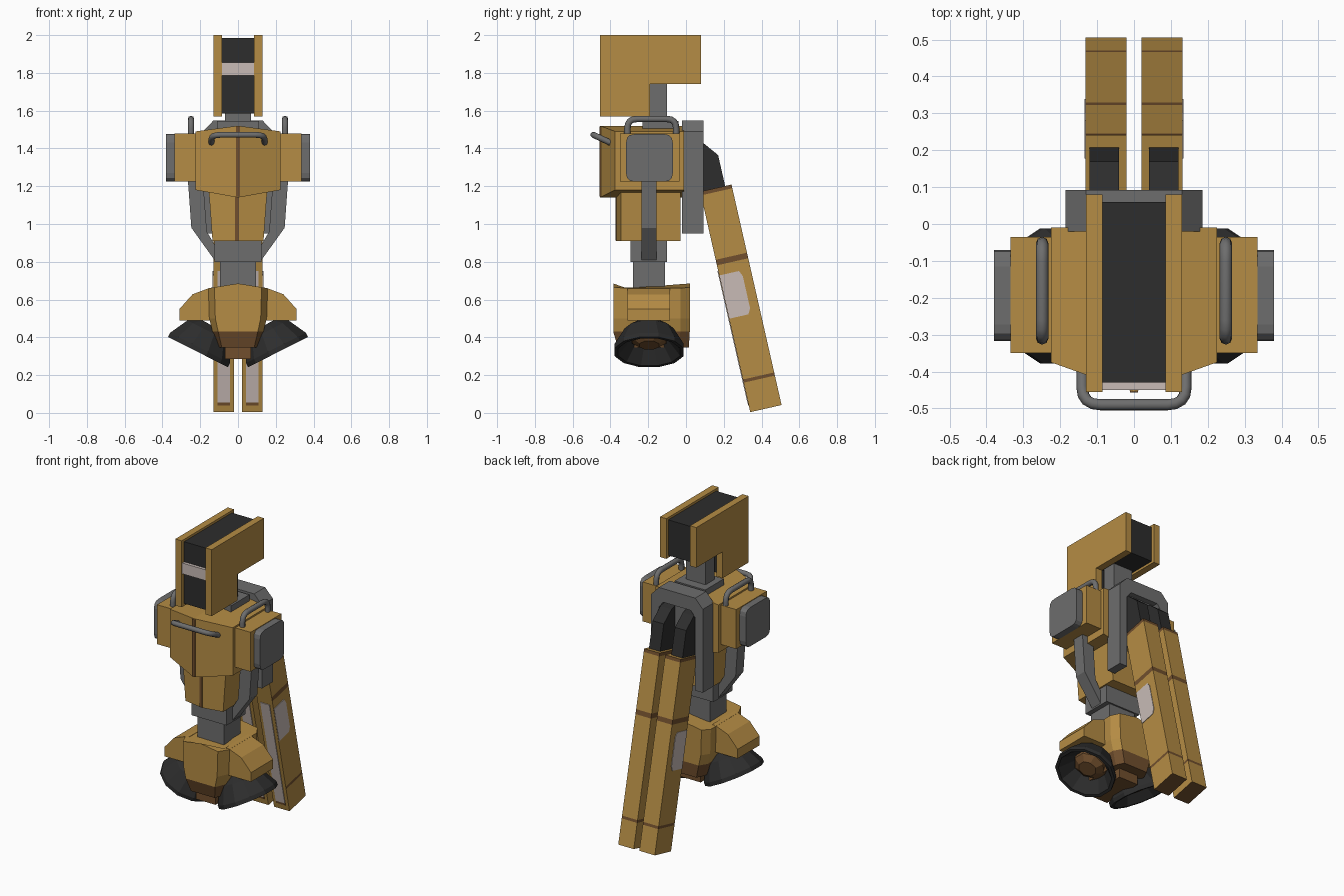
import bpy, bmesh, math
from mathutils import Vector, Matrix

if "Cube" in bpy.data.objects:
    bpy.data.objects.remove(bpy.data.objects["Cube"])


def material(name, rgb):
    m = bpy.data.materials.new(name)
    m.diffuse_color = (*rgb, 1)
    m.use_nodes = True
    m.node_tree.nodes["Principled BSDF"].inputs["Base Color"].default_value = m.diffuse_color
    return m


YELLOW = material("ochre_yellow", (0.46, 0.262, 0.058))
BROWN = material("worn_brown", (0.165, 0.078, 0.027))
GREY = material("metal_grey", (0.155, 0.155, 0.155))
DARK = material("dark_rubber", (0.026, 0.026, 0.026))
PALE = material("pale_panel", (0.58, 0.50, 0.47))


def loft(name, rings, mats, rule=None, matrix=None):
    """Skin equal-length rings of points and cap both ends."""
    bm = bmesh.new()
    vs = [[bm.verts.new(p) for p in r] for r in rings]
    n = len(rings[0])
    for a, b in zip(vs, vs[1:]):
        for i in range(n):
            bm.faces.new((a[i], a[(i + 1) % n], b[(i + 1) % n], b[i]))
    bm.faces.new(vs[0])
    bm.faces.new(vs[-1])
    bmesh.ops.recalc_face_normals(bm, faces=bm.faces)
    if rule:
        for f in bm.faces:
            f.material_index = int(rule(f.calc_center_median(), f.normal))
    me = bpy.data.meshes.new(name)
    bm.to_mesh(me)
    bm.free()
    for m in mats:
        me.materials.append(m)
    ob = bpy.data.objects.new(name, me)
    if matrix:
        ob.matrix_world = matrix
    bpy.context.collection.objects.link(ob)
    return ob


def prism_x(name, yz, x0, x1, mat, matrix=None):
    return loft(name, [[(x, y, z) for y, z in yz] for x in (x0, x1)], [mat], matrix=matrix)


def prism_y(name, xz, y0, y1, mat, s=1):
    return loft(name, [[(s * x, y, z) for x, z in xz] for y in (y0, y1)], [mat])


def box(name, x, y, z, mat, matrix=None):
    yz = [(y[0], z[0]), (y[1], z[0]), (y[1], z[1]), (y[0], z[1])]
    return prism_x(name, yz, x[0], x[1], mat, matrix)


def rounded(pts, r, closed, n=4):
    """Round the corners of a path."""
    pts = [Vector(p) for p in pts]
    out = []
    for i, p in enumerate(pts):
        if not closed and i in (0, len(pts) - 1):
            out.append(p)
            continue
        a = p + (pts[i - 1] - p).normalized() * r
        b = p + (pts[(i + 1) % len(pts)] - p).normalized() * r
        for k in range(n + 1):
            t = k / n
            out.append(a * (1 - t) ** 2 + p * 2 * t * (1 - t) + b * t * t)
    return out


def tube(name, pts, r, corner):
    path = rounded(pts, corner, False)
    cu = bpy.data.curves.new(name, 'CURVE')
    cu.dimensions = '3D'
    cu.bevel_depth = r
    cu.bevel_resolution = 2
    cu.use_fill_caps = True
    sp = cu.splines.new('POLY')
    sp.points.add(len(path) - 1)
    for q, p in zip(sp.points, path):
        q.co = (*p, 1)
    sp.use_smooth = True
    cu.materials.append(GREY)
    bpy.context.collection.objects.link(bpy.data.objects.new(name, cu))


SIDES = (("right", 1), ("left", -1))

# Head: dark core between two yellow cheek plates, pale visor, neck
for side, s in SIDES:
    prism_x("head_plate_" + side, [(-.455, 2), (.08, 2), (.08, 1.74), (-.19, 1.74),
                                   (-.19, 1.57), (-.455, 1.57)], s * .085, s * .13, YELLOW)
prism_x("head_core", [(-.43, 1.985), (.06, 1.985), (.06, 1.755), (-.205, 1.755),
                      (-.205, 1.585), (-.43, 1.585)], -.085, .085, DARK)
box("visor", (-.085, .085), (-.45, -.42), (1.785, 1.855), PALE)
box("neck", (-.07, .07), (-.19, -.10), (1.48, 1.76), GREY)
box("neck_collar", (-.11, .11), (-.23, -.04), (1.48, 1.545), GREY)

# Chest and abdomen with a centre ridge
def ridged(name, xt, xb, yf_side, yf_mid, yb, z_side, z_mid):
    rings = []
    for s in (-1, 0, 1):
        yf, (zb, zt) = (yf_side, z_side) if s else (yf_mid, z_mid)
        rings.append([(s * xb, yf, zb), (s * xb, yb, zb), (s * xt, yb, zt), (s * xt, yf, zt)])
    return loft(name, rings, [YELLOW])


ridged("chest", .225, .225, -.375, -.455, -.01, (1.18, 1.49), (1.14, 1.52))
ridged("abdomen", .16, .135, -.345, -.37, -.03, (.91, 1.25), (.91, 1.25))
box("chest_stripe", (-.011, .011), (-.457, -.44), (1.145, 1.515), BROWN)
box("abdomen_stripe", (-.016, .004), (-.373, -.36), (.912, 1.16), BROWN)

# Waist column
box("waist_collar", (-.125, .125), (-.295, -.10), (.80, .915), GREY)
box("waist_column", (-.095, .095), (-.28, -.11), (.64, .81), GREY)

# Shoulders, pads, grab handles and bent side struts
for side, s in SIDES:
    box("shoulder_" + side, (s * .22, s * .335), (-.35, -.035), (1.225, 1.48), YELLOW)
    pad = rounded([(-.317, 1.224, 0), (-.07, 1.224, 0), (-.07, 1.476, 0), (-.317, 1.476, 0)],
                  .045, True, 3)
    prism_x("shoulder_pad_" + side, [(p.x, p.y) for p in pad], s * .335, s * .38, GREY)
    x = s * .249
    tube("shoulder_handle_" + side, [(x, -.31, 1.47), (x, -.31, 1.556), (x, -.052, 1.556),
                                     (x, -.052, 1.47)], .017, .05)
    prism_y("side_strut_" + side, [(.265, 1.23), (.247, .98), (.125, .81), (.10, .85),
                                   (.165, .96), (.185, 1.23)], -.235, -.155, GREY, s)
tube("chest_handle", [(-.14, -.40, 1.43), (-.14, -.49, 1.472), (.14, -.49, 1.472),
                      (.14, -.40, 1.43)], .016, .05)

# Hip body: yellow above, brown below
def hip_ring(z, w, c, yf, yb, rise=0):
    half = [(0, yf, z + rise), (c, yf, z + rise * .2), (w, yf + .07, z),
            (w, yb - .05, z), (c, yb, z + rise * .2), (0, yb, z + rise)]
    return half + [(-px, py, pz) for px, py, pz in half[-2:0:-1]]


loft("hip_body", [hip_ring(.345, .11, .085, -.36, .015), hip_ring(.43, .135, .105, -.385, .02),
                  hip_ring(.50, .152, .12, -.385, .02), hip_ring(.66, .157, .125, -.385, .02, .025)],
     [YELLOW, BROWN], lambda c, n: c.z < .43)
box("hip_underside", (-.07, .07), (-.33, -.05), (.285, .35), BROWN)

# Hip fenders and hollow, tilted foot cups
for side, s in SIDES:
    prism_y("hip_fender_" + side, [(.13, .665), (.155, .66), (.24, .628), (.31, .55),
                                   (.31, .49), (.13, .49)], -.31, -.085, YELLOW, s)

    def ring(r, h, n=12):
        out = []
        for i in range(n):
            a = 2 * math.pi * (i + .5) / n
            u, v = r * math.cos(a), 1.03 * r * math.sin(a)
            out.append((s * (.212 + .89 * u - .45 * h), -.195 + v, .322 + .45 * u + .89 * h))
        return out

    loft("foot_cup_" + side, [ring(.095, .09), ring(.165, 0), ring(.184, 0), ring(.184, .025),
                              ring(.13, .125), ring(.08, .16)], [DARK])
    loft("foot_hub_" + side, [ring(.10, .095, 8), ring(.095, .07, 8), ring(.055, .04, 8)], [BROWN])

# Back frame: an arch with a recessed panel
half = [(.13, .95), (.185, .95), (.185, 1.49), (.13, 1.548)]
arch = half + [(-x, z) for x, z in half[::-1]] + [(-.13, 1.42), (-.10, 1.46), (.10, 1.46), (.13, 1.42)]
prism_y("back_frame", arch, -.02, .092, GREY)
box("back_panel", (-.135, .135), (-.018, .055), (1.15, 1.47), GREY)

# Twin long boosters hanging from dark fins
tilt = Matrix.Translation((0, .158, 1.19)) @ Matrix.Rotation(math.radians(12.8), 4, 'X')
BANDS = ((0, .02), (.37, .40), (1.02, 1.037))
LENGTH = 1.197


def booster_rule(c, n):
    if abs(n.z) > .9:
        return c.z < -1
    return n.y > -.5 and any(a < -c.z < b for a, b in BANDS)


for side, s in SIDES:
    prism_x("booster_fin_" + side, [(.02, 1.45), (.09, 1.43), (.17, 1.365), (.212, 1.18),
                                    (.14, 1.15), (.05, 1.15)], s * .04, s * .12, DARK)
    levels = sorted({0, LENGTH, *[v for b in BANDS for v in b]})
    loft("booster_" + side, [[(s * .02, -.085, -v), (s * .131, -.085, -v),
                              (s * .131, .085, -v), (s * .02, .085, -v)] for v in levels],
         [YELLOW, BROWN], booster_rule, tilt)
    box("booster_front_panel_" + side, (s * .042, s * .108), (-.089, -.08), (-1.145, -.43), PALE, tilt)
    box("booster_front_slot_" + side, (s * .042, s * .108), (-.088, -.08), (-1.16, -1.145), BROWN, tilt)
    prism_x("booster_side_panel_" + side, [(-.083, -.455), (.022, -.455), (.036, -.485), (.036, -.66),
                                           (.02, -.69), (-.083, -.69)], s * .128, s * .134, PALE, tilt)
